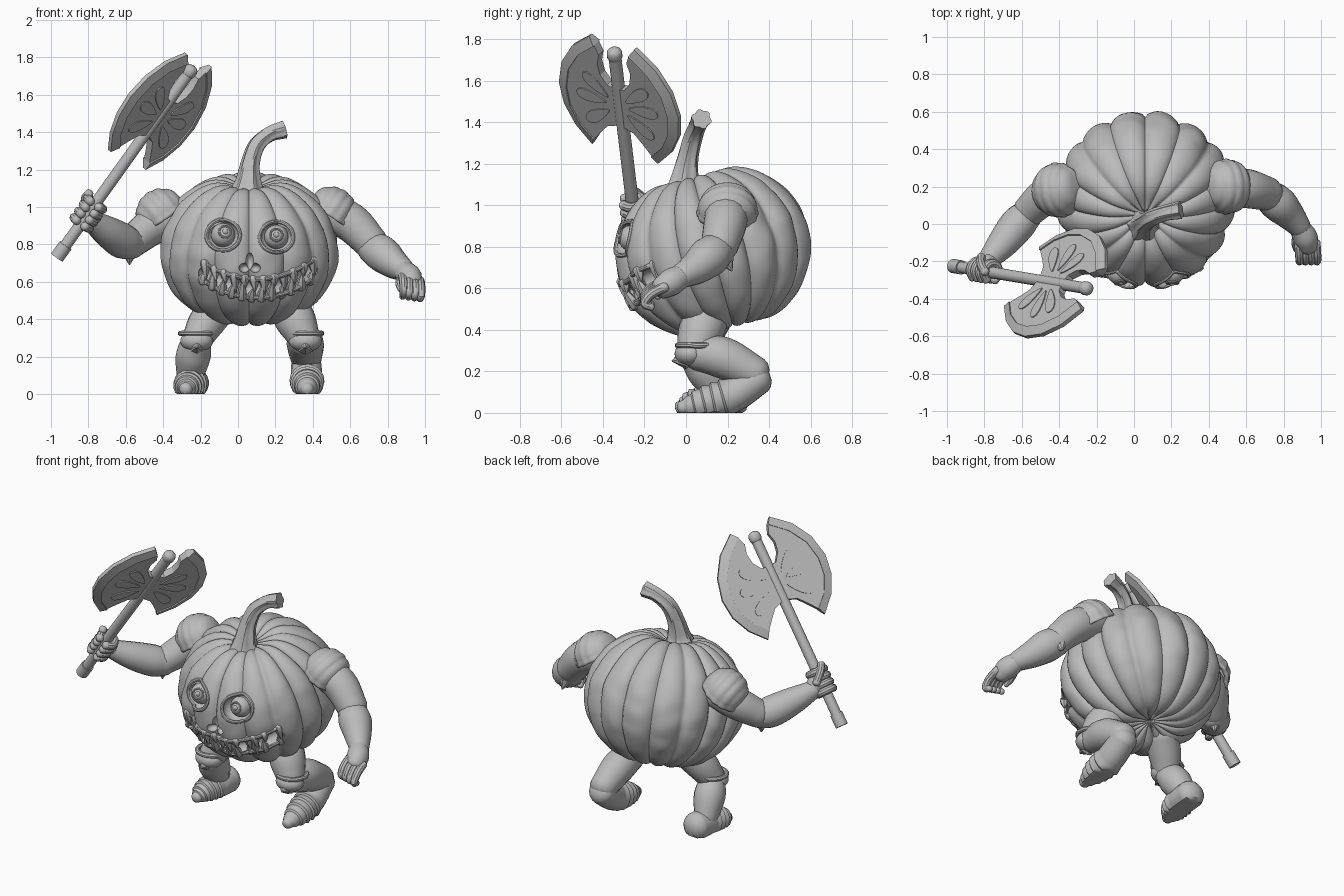
import bpy, bmesh, math
from mathutils import Vector, Matrix, noise
from mathutils.bvhtree import BVHTree

if "Cube" in bpy.data.objects:
    bpy.data.objects.remove(bpy.data.objects["Cube"])

grey = bpy.data.materials.new("stone_grey")
grey.use_nodes = True
GREY = (0.5, 0.5, 0.5, 1)
grey.diffuse_color = GREY
grey.node_tree.nodes["Principled BSDF"].inputs["Base Color"].default_value = GREY


def finish(name, bm, angle=35):
    bmesh.ops.recalc_face_normals(bm, faces=bm.faces)
    mesh = bpy.data.meshes.new(name)
    bm.to_mesh(mesh)
    bm.free()
    mesh.materials.append(grey)
    ob = bpy.data.objects.new(name, mesh)
    bpy.context.collection.objects.link(ob)
    smooth(ob, angle)
    return ob


def smooth(ob, angle=35):
    bpy.ops.object.select_all(action='DESELECT')
    ob.select_set(True)
    bpy.context.view_layer.objects.active = ob
    bpy.ops.object.shade_smooth_by_angle(angle=math.radians(angle))


def spline(pts, steps):
    """Catmull-Rom curve through (x, y, z, radius) points."""
    p = [Vector(q) for q in pts]
    p = [p[0] * 2 - p[1]] + p + [p[-1] * 2 - p[-2]]
    out = []
    for i in range(1, len(p) - 2):
        a, b, c, d = p[i - 1:i + 3]
        for k in range(steps):
            t = k / steps
            out.append(0.5 * (2 * b + (c - a) * t + (2 * a - 5 * b + 4 * c - d) * t * t
                              + (3 * b - a - 3 * c + d) * t ** 3))
    return out + [p[-2]]


def tube(name, pts, sides=16, steps=6, rounded=True, ridge=None, closed=False, floor=False):
    path = [Vector(q) for q in pts] if closed else spline(pts, steps)
    if rounded and not closed:
        for end, nxt in ((0, 1), (-1, -2)):
            e = path[end]
            out = (e.xyz - path[nxt].xyz).normalized()
            for off, scale in ((0.3, 0.88), (0.55, 0.6), (0.68, 0.2)):
                q = (*(e.xyz + out * e.w * off), e.w * scale)
                path.insert(0, Vector(q)) if end == 0 else path.append(Vector(q))
    bm = bmesh.new()
    n, rings, side = len(path), [], None
    for i, p in enumerate(path):
        before = path[i - 1] if closed or i else p
        after = path[(i + 1) % n] if closed else path[min(i + 1, n - 1)]
        t = (after.xyz - before.xyz).normalized()
        if side is None:
            side = t.orthogonal()
        side = (side - t * side.dot(t)).normalized()
        up = t.cross(side)
        ring = []
        for k in range(sides):
            a = math.tau * k / sides
            r = max(p.w, 0.002) * (ridge(i / (n - 1), a) if ridge else 1)
            co = p.xyz + (side * math.cos(a) + up * math.sin(a)) * r
            if floor:
                co.z = max(co.z, 0)
            ring.append(bm.verts.new(co))
        rings.append(ring)
    for i in range(n if closed else n - 1):
        a, b = rings[i], rings[(i + 1) % n]
        for k in range(sides):
            j = (k + 1) % sides
            bm.faces.new((a[k], a[j], b[j], b[k]))
    if not closed:
        bm.faces.new(rings[0])
        bm.faces.new(rings[-1])
    return finish(name, bm)


def ball(name, loc, size):
    bm = bmesh.new()
    m = Matrix.Translation(loc) @ Matrix.Diagonal((*size, 1))
    bmesh.ops.create_uvsphere(bm, u_segments=32, v_segments=16, radius=1, matrix=m)
    return finish(name, bm)


# Ribbed pumpkin body, leaning forward
bm = bmesh.new()
bmesh.ops.create_uvsphere(bm, u_segments=192, v_segments=72, radius=1)
lean = Matrix.Translation((0.06, 0.13, 0.775)) @ Matrix.Rotation(math.radians(15), 4, 'X')
for v in bm.verts:
    s, a = math.hypot(v.co.x, v.co.y), math.atan2(v.co.y, v.co.x)
    lobe = abs(math.sin(8 * a + 0.4 * math.sin(2 * a))) ** 0.6
    r = 0.48 * s ** 0.9 * (0.92 + 0.08 * lobe)
    r *= 1 + 0.02 * noise.noise(v.co * 4)
    z = 0.41 * v.co.z * (0.96 + 0.04 * lobe) - math.copysign(0.07, v.co.z) * math.exp(-(s / 0.25) ** 2)
    v.co = lean @ Vector((r * math.cos(a), r * math.sin(a), z))
tree = BVHTree.FromBMesh(bm)
body = finish("pumpkin_body", bm, 60)


def on_face(x, z, depth=0.0):
    hit = tree.ray_cast(Vector((x, -2, z)), Vector((0, 1, 0)))[0]
    return Vector((x, (hit.y if hit else -0.2) + depth, z))


def mouth_z(x):
    return 0.565 + 1.1 * (x - 0.1) ** 2


# Carve eye sockets, nose and mouth
EYES = ((-0.08, 0.85), (0.205, 0.84))
cutters = [ball("socket_cutter", on_face(x, z), (0.088, 0.07, 0.08)) for x, z in EYES]
for x, z, w, h in ((0.035, 0.675, 0.03, 0.025), (0.09, 0.675, 0.03, 0.025), (0.063, 0.71, 0.022, 0.045)):
    cutters.append(ball("nose_cutter", on_face(x, z), (w, 0.045, h)))
mouth_x = [-0.18 + 0.0575 * i for i in range(11)]
cutters.append(tube("mouth_cutter", [(*on_face(x, mouth_z(x)), 0.043) for x in mouth_x]))
for cut in cutters:
    cut.hide_render = True
    mod = body.modifiers.new("carve", 'BOOLEAN')
    mod.operation, mod.solver, mod.object = 'DIFFERENCE', 'EXACT', cut
    bpy.context.view_layer.objects.active = body
    bpy.ops.object.modifier_apply(modifier=mod.name)
    bpy.data.objects.remove(cut)
smooth(body, 45)

# Eyes with raised iris and socket rims
for (x, z), iris in zip(EYES, ((0.012, 0.02), (0.0, 0.012))):
    c = on_face(x, z, 0.045)
    ball("eyeball", c, (0.064, 0.064, 0.064))
    gaze = Vector((iris[0], -0.06, iris[1])).normalized()
    ball("pupil", c + gaze * 0.058, (0.016, 0.012, 0.016))
    across = gaze.orthogonal().normalized()
    over = gaze.cross(across)
    turns = [math.tau * k / 32 for k in range(32)]
    tube("iris_ring", [(*(c + gaze * 0.056 + (across * math.cos(a) + over * math.sin(a)) * 0.032), 0.006)
                       for a in turns], 8, closed=True)
    tube("eye_rim", [(*on_face(x + 0.09 * math.cos(a), z + 0.082 * math.sin(a)), 0.011)
                     for a in turns], 8, closed=True)

# Ragged teeth and lips
for sign in (1, -1):
    tube("lip", [(*on_face(x, mouth_z(x) + sign * 0.05), 0.013) for x in mouth_x], 10)
    for i in range(12):
        x = -0.19 + 0.0525 * i + (0.012 if sign > 0 else 0)
        z = mouth_z(x)
        length = 0.07 + 0.02 * math.sin(i * 2.3 + sign)
        root, tip = on_face(x, z + sign * 0.055, 0.01), on_face(x + 0.008, z + sign * (0.055 - length), -0.004)
        tube("tooth", [(*root, 0.027), (*root.lerp(tip, 0.5), 0.021), (*tip, 0.005)], 6, 2)

# Gnarled stem
tube("stem", [(0.05, -0.005, 1.07, 0.1), (0.055, -0.005, 1.13, 0.068), (0.065, 0.01, 1.23, 0.048),
              (0.1, 0.035, 1.33, 0.043), (0.17, 0.06, 1.39, 0.04), (0.25, 0.075, 1.415, 0.046)],
     32, rounded=False, ridge=lambda t, a: 1 + 0.1 * math.sin(6 * a + 3 * t))

# Arms and elbow spikes
tube("right_upper_arm", [(-0.36, 0.19, 0.95, 0.1), (-0.47, 0.15, 0.89, 0.1), (-0.57, 0.06, 0.81, 0.085)])
tube("right_forearm", [(-0.56, 0.06, 0.8, 0.08), (-0.62, 0.0, 0.82, 0.095),
                       (-0.7, -0.1, 0.87, 0.083), (-0.785, -0.2, 0.93, 0.055)])
tube("left_upper_arm", [(0.46, 0.19, 0.98, 0.1), (0.6, 0.19, 0.92, 0.105), (0.72, 0.16, 0.8, 0.09)])
tube("left_forearm", [(0.71, 0.16, 0.79, 0.085), (0.77, 0.11, 0.75, 0.098),
                      (0.83, 0.05, 0.7, 0.082), (0.89, -0.02, 0.66, 0.06)])
tube("right_elbow_spike", [(-0.58, 0.05, 0.76, 0.045), (-0.58, 0.05, 0.695, 0.005)], 8)
tube("left_elbow_spike", [(0.73, 0.19, 0.74, 0.045), (0.74, 0.22, 0.685, 0.005)], 8)

# Grooved shoulder pads
for name, loc, axis in (("right_shoulder_pad", (-0.41, 0.18, 0.965), (-0.55, -0.1, 0.83)),
                        ("left_shoulder_pad", (0.5, 0.2, 0.975), (0.55, 0, 0.83))):
    bm = bmesh.new()
    bmesh.ops.create_uvsphere(bm, u_segments=64, v_segments=32, radius=1)
    bmesh.ops.delete(bm, geom=[v for v in bm.verts if v.co.z < -0.25], context='VERTS')
    turn = Vector(axis).to_track_quat('Z', 'Y').to_matrix().to_4x4()
    for v in bm.verts:
        flare = 1.04 if v.co.z < 0 else 1
        g = 1 - 0.035 * abs(math.sin(v.co.y * 8)) ** 4
        v.co = Vector((v.co.x * 0.145 * flare, v.co.y * 0.138 * flare, v.co.z * 0.135)) * g
    bm.transform(Matrix.Translation(loc) @ turn)
    pad = finish(name, bm, 50)
    pad.modifiers.new("thickness", 'SOLIDIFY').thickness = 0.025

# Left hand, curled
tube("left_palm", [(0.88, -0.01, 0.665, 0.055), (0.915, -0.07, 0.63, 0.066), (0.93, -0.12, 0.6, 0.055)])
for i in range(4):
    x = 0.88 + 0.031 * i
    tube("left_finger", [(x, -0.1, 0.63 - 0.008 * i, 0.025), (x + 0.005, -0.17, 0.6 - 0.01 * i, 0.024),
                         (x + 0.005, -0.2, 0.555 - 0.01 * i, 0.022), (x, -0.165, 0.52 - 0.004 * i, 0.018)], 10, 4)
tube("left_thumb", [(0.88, -0.05, 0.63, 0.03), (0.865, -0.1, 0.59, 0.024), (0.87, -0.14, 0.56, 0.017)], 10)

# Axe handle, with butt cap and knob
butt, top = Vector((-0.965, -0.225, 0.735)), Vector((-0.25, -0.345, 1.735))
d = (top - butt).normalized()


def shaft(name, a, b, r, rounded=False):
    p, q = butt + d * a, butt + d * b
    return tube(name, [(*p, r), (*q, r)], 20, 1, rounded)


length = (top - butt).length
shaft("axe_handle", 0, length, 0.031)
shaft("axe_butt_cap", -0.005, 0.075, 0.038)
shaft("axe_knob", length - 0.025, length, 0.037, True)

# Right fist around the handle
w = Vector((-0.49, -0.83, 0.25))
w = (w - d * w.dot(d)).normalized()
nrm = w.cross(d)
grip = butt + d * 0.285
tube("right_palm", [(-0.775, -0.19, 0.925, 0.05), (*grip.lerp(Vector((-0.775, -0.19, 0.95)), 0.5), 0.06)])
for i in range(4):
    c = grip + d * (0.042 * (i - 1.5))
    arc = [math.radians(60 * k) for k in range(6)]
    tube("right_finger", [(*(c + (w * math.cos(a) + nrm * math.sin(a)) * 0.05), 0.024) for a in arc], 10, 4)
thumb = [grip + nrm * 0.065 - w * 0.05, grip + nrm * 0.07 + d * 0.05, grip + nrm * 0.05 + d * 0.09 + w * 0.03]
tube("right_thumb", [(*p, 0.024) for p in thumb], 10)

# Double axe head: flat body, wedge-shaped cutting edge, petal plates
head = butt + d * 0.94
ARC = [(0.13, 0.36), (0.24, 0.27), (0.315, 0.15), (0.345, 0.02), (0.33, -0.1), (0.275, -0.21), (0.19, -0.3)]
INNER = [(0.1, 0.32), (0.2, 0.235), (0.268, 0.13), (0.293, 0.015), (0.282, -0.09), (0.235, -0.185), (0.165, -0.255)]
LOWER = [(0.12, -0.2), (0.075, -0.15), (0, -0.125)]
UPPER = [(0, 0.09), (0.05, 0.1), (0.085, 0.15), (0.095, 0.21), (0.08, 0.27)]


def at(u, v, h):
    return head + w * u + d * v + nrm * h


def plate(name, outline, low, high):
    bm = bmesh.new()
    a, b = ([bm.verts.new(at(u, v, h)) for u, v in outline] for h in (low, high))
    bm.faces.new(a)
    bm.faces.new(b)
    for i in range(len(a)):
        bm.faces.new((a[i - 1], a[i], b[i], b[i - 1]))
    return finish(name, bm, 25)


for side in (1, -1):
    plate("axe_blade", [(side * u, v) for u, v in INNER + LOWER + UPPER], -0.022, 0.022)
    bm = bmesh.new()
    rows = [[bm.verts.new(at(side * u, v, h)) for (u, v), h in zip(q, hs)] for q, hs in
            ((ARC, [0.012] * 7), (INNER, [0.03] * 7), (INNER, [-0.03] * 7), (ARC, [-0.012] * 7))]
    for k in range(4):
        a, b = rows[k], rows[(k + 1) % 4]
        for i in range(6):
            bm.faces.new((a[i], a[i + 1], b[i + 1], b[i]))
    for i in (0, -1):
        bm.faces.new([r[i] for r in rows])
    finish("axe_cutting_edge", bm, 20)
    for tilt in (-35, 5, 38):
        t = math.radians(tilt)
        petal = []
        for k in range(20):
            a = math.tau * k / 20
            p, q = 0.15 + 0.085 * math.cos(a), 0.03 * math.sin(a) * (1 + 0.5 * math.cos(a))
            petal.append((side * (p * math.cos(t) - q * math.sin(t)), p * math.sin(t) + q * math.cos(t) - 0.01))
        for face in (1, -1):
            plate("axe_petal", petal, face * 0.021, face * 0.028)

# Legs
tube("right_thigh", [(-0.1, 0.13, 0.47, 0.1), (-0.17, 0.08, 0.38, 0.098), (-0.22, 0.04, 0.29, 0.08)])
tube("right_shin", [(-0.22, 0.04, 0.28, 0.078), (-0.24, 0.1, 0.2, 0.094), (-0.26, 0.17, 0.08, 0.068)])
tube("left_thigh", [(0.26, 0.11, 0.48, 0.105), (0.31, 0.07, 0.39, 0.108), (0.355, 0.04, 0.3, 0.085)])
tube("left_shin", [(0.355, 0.05, 0.29, 0.085), (0.36, 0.18, 0.265, 0.1), (0.365, 0.34, 0.185, 0.082)])


def bands(t, a):
    return 1 + (0.16 * (t * 9 % 1) - 0.04 if t > 0.35 else 0)


# Banded feet, flat soles
tube("right_foot", [(-0.24, 0.24, 0.06, 0.085), (-0.25, 0.13, 0.055, 0.084), (-0.27, 0.03, 0.04, 0.07),
                    (-0.28, -0.03, 0.025, 0.032)], 20, 14, ridge=bands, floor=True)
tube("left_foot", [(0.365, 0.35, 0.17, 0.08), (0.368, 0.22, 0.085, 0.085), (0.37, 0.09, 0.05, 0.075),
                   (0.37, -0.02, 0.025, 0.032)], 20, 14, ridge=bands, floor=True)

# Knee guards with spikes
for side, x, y in (("right", -0.22, 0.02), ("left", 0.36, 0.02)):
    ball(side + "_knee_guard", (x, y, 0.285), (0.088, 0.075, 0.06))
    tube(side + "_knee_spike", [(x, y - 0.03, 0.26, 0.05), (x, y - 0.085, 0.25, 0.005)], 8)
    tube(side + "_knee_strap", [(x + 0.088 * math.cos(math.tau * k / 24), y + 0.025 + 0.085 * math.sin(math.tau * k / 24),
                                 0.325, 0.014) for k in range(24)], 8, closed=True)
